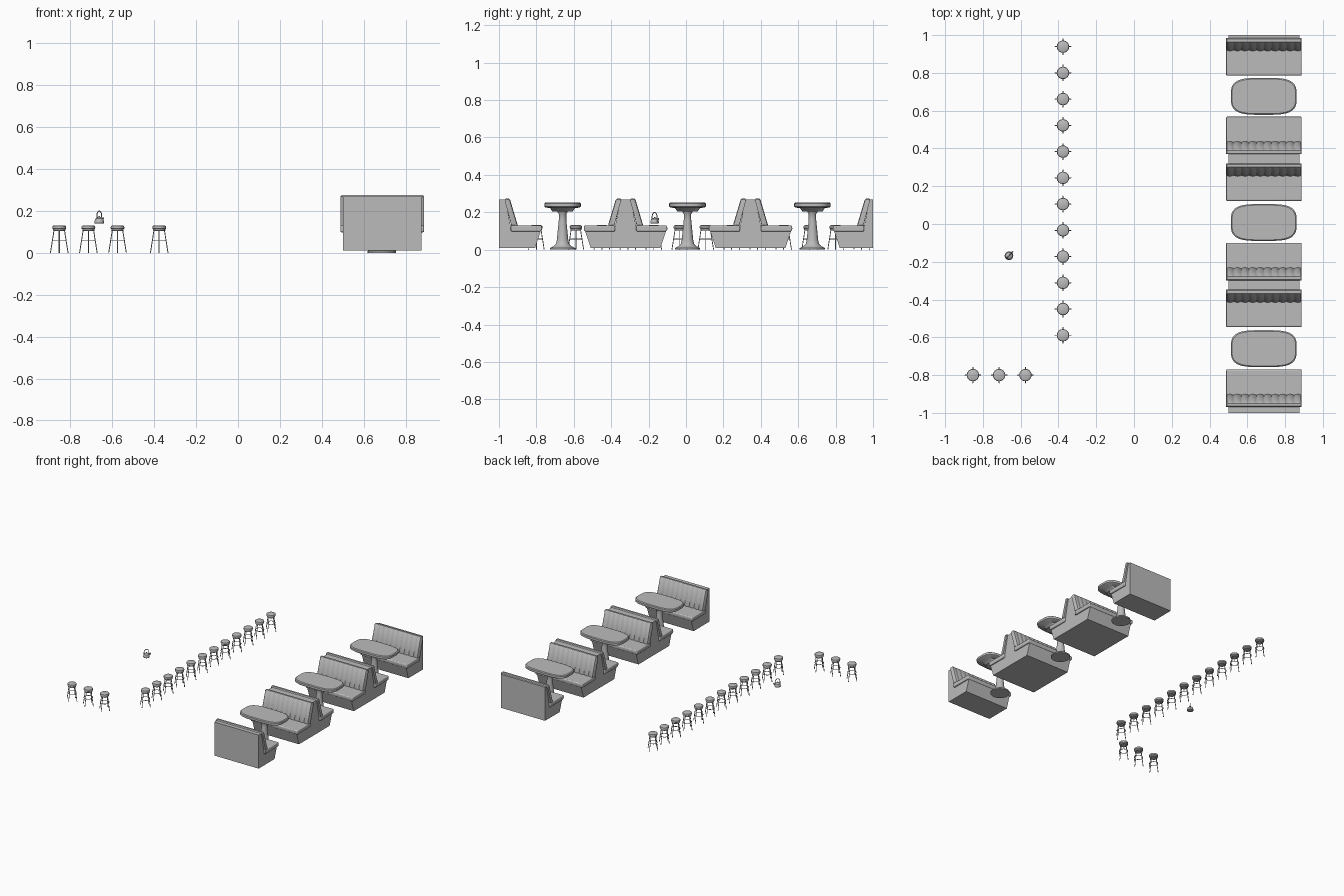
import bpy, bmesh, math
from mathutils import Vector, Matrix

cube = bpy.data.objects.get("Cube")
if cube:
    bpy.data.objects.remove(cube, do_unlink=True)

grey = bpy.data.materials.new("plain grey")
grey.use_nodes = True
grey.diffuse_color = (0.5, 0.5, 0.5, 1)
grey.node_tree.nodes["Principled BSDF"].inputs["Base Color"].default_value = (0.5, 0.5, 0.5, 1)

BOOTH_X = 0.688


def finish(name, bm, bevel=0, smooth=True):
    bmesh.ops.recalc_face_normals(bm, faces=bm.faces)
    mesh = bpy.data.meshes.new(name)
    bm.to_mesh(mesh)
    bm.free()
    mesh.materials.append(grey)
    ob = bpy.data.objects.new(name, mesh)
    bpy.context.collection.objects.link(ob)
    if bevel:
        mod = ob.modifiers.new("Rounded edges", 'BEVEL')
        mod.width, mod.segments = bevel, 3
    if smooth:
        bpy.ops.object.select_all(action='DESELECT')
        ob.select_set(True)
        bpy.context.view_layer.objects.active = ob
        bpy.ops.object.shade_smooth_by_angle(angle=math.radians(35))
    return ob


def loft(bm, rings):
    """Skin a list of point rings and cap both ends."""
    loops = [[bm.verts.new(p) for p in ring] for ring in rings]
    for a, b in zip(loops, loops[1:]):
        for i in range(len(a)):
            j = (i + 1) % len(a)
            bm.faces.new((a[i], a[j], b[j], b[i]))
    bm.faces.new(loops[0])
    bm.faces.new(loops[-1])


def lathe(bm, profile, sides):
    """Turn (radius, height) pairs around the z axis."""
    angles = [2 * math.pi * i / sides for i in range(sides)]
    loft(bm, [[(r * math.cos(a), r * math.sin(a), z) for a in angles] for r, z in profile])


def tube(bm, path, radius, sides=6, closed=False):
    """Sweep a small round section along a path."""
    path = [Vector(p) for p in path]
    n, rings = len(path), []
    for i, p in enumerate(path):
        if closed:
            t = path[(i + 1) % n] - path[i - 1]
        else:
            t = path[min(i + 1, n - 1)] - path[max(i - 1, 0)]
        turn = t.to_track_quat('Z', 'Y')
        rings.append([p + turn @ Vector((radius * math.cos(a), radius * math.sin(a), 0))
                      for a in (2 * math.pi * k / sides for k in range(sides))])
    if closed:
        rings.append(rings[0])
    loft(bm, rings)


def extrude_x(bm, profile, half):
    loft(bm, [[(BOOTH_X + s * half, y, z) for y, z in profile] for s in (-1, 1)])


# Booth base and back wall: half profile going from the seat front up to the wall top
def half_base():
    return [(0.16, 0.01), (0.19, 0.10), (0.035, 0.10), (0.0, 0.268)]


def cushions(name, y0, d):
    # Seat pad
    bm = bmesh.new()
    extrude_x(bm, [(y0 + d * v, z) for v, z in
                   ((0.03, 0.098), (0.193, 0.098), (0.197, 0.112), (0.195, 0.13), (0.03, 0.13))], 0.2)
    finish(name + "_seat_pad", bm, 0.006)
    # Fluted, leaning back pad
    bm = bmesh.new()
    rings, steps, flutes = [], 80, 10
    for i in range(steps + 1):
        t = i / steps
        x = BOOTH_X + 0.2 * (2 * t - 1)
        bulge = 0.005 * (abs(math.sin(math.pi * flutes * t)) - 0.6)
        edge = 0.006 if i in (0, steps) else 0
        section = [(0.034, 0.125 + edge), (0.062 + bulge - edge, 0.125 + edge),
                   (0.064 + bulge - edge, 0.135 + edge), (0.025 + bulge - edge, 0.266 - edge),
                   (0.018, 0.275 - edge), (0.003, 0.275 - edge), (-0.002, 0.268 - edge)]
        rings.append([(x, y0 + d * v, z) for v, z in section])
    loft(bm, rings)
    finish(name + "_back_pad", bm)


def booth(name, benches, back=None):
    profile = []
    for y0, d in benches:
        pts = [(y0 + d * v, z) for v, z in half_base()]
        profile += pts if not profile else pts[::-1]
    if back is not None:
        profile += [(back, 0.268), (back, 0.01)]
    bm = bmesh.new()
    extrude_x(bm, profile, 0.188)
    finish(name + "_base", bm, smooth=False)
    for i, (y0, d) in enumerate(benches):
        cushions(f"{name}_{i + 1}", y0, d)


booth("front_booth", [(-0.967, 1)], -1.0)
booth("rear_booth", [(0.982, -1)], 1.0)
for label, c in (("front_double_booth", -0.323), ("rear_double_booth", 0.345)):
    booth(label, [(c + 0.0265, 1), (c - 0.0265, -1)])


# Tables: rounded top with a stepped underside, on a flared pedestal
def oval(hx, hy, z, count=32):
    ring = []
    for i in range(count):
        a = 2 * math.pi * (i + 0.5) / count
        c, s = math.cos(a), math.sin(a)
        ring.append((math.copysign(abs(c) ** 0.55, c) * hx, math.copysign(abs(s) ** 0.6, s) * hy, z))
    return ring


bm = bmesh.new()
loft(bm, [oval(0.11, 0.055, 0.205), oval(0.13, 0.066, 0.222), oval(0.168, 0.092, 0.226),
          oval(0.175, 0.098, 0.231), oval(0.175, 0.098, 0.247), oval(0.169, 0.092, 0.252)])
lathe(bm, [(0.068, 0), (0.068, 0.009), (0.05, 0.017), (0.036, 0.03), (0.031, 0.05),
           (0.026, 0.1), (0.02, 0.16), (0.02, 0.19), (0.03, 0.207)], 24)
table = finish("table_1", bm)
table.location = (BOOTH_X - 0.001, -0.66, 0)

# Stools: round pad, four splayed legs and a foot ring
bm = bmesh.new()
lathe(bm, [(0.026, 0.103), (0.029, 0.106), (0.029, 0.113), (0.032, 0.115),
           (0.033, 0.122), (0.031, 0.128), (0.025, 0.131)], 16)
for k in range(4):
    turn = Matrix.Rotation(k * math.pi / 2, 3, 'Z')
    tube(bm, [turn @ Vector(p) for p in ((0.025, 0, 0.108), (0.03, 0, 0.075), (0.042, 0, 0))], 0.0025)
tube(bm, [(0.031 * math.cos(a), 0.031 * math.sin(a), 0.057)
          for a in (2 * math.pi * i / 16 for i in range(16))], 0.002, closed=True)
stool = finish("stool_1", bm)
stool.location = (-0.376, -0.589, 0)


def copy_of(ob, name, location):
    twin = ob.copy()
    twin.name = name
    twin.location = location
    bpy.context.collection.objects.link(twin)


for i in (1, 2):
    copy_of(table, f"table_{i + 1}", (BOOTH_X - 0.001, -0.66 + 0.668 * i, 0))
for i in range(1, 12):
    copy_of(stool, f"stool_{i + 1}", (-0.376, -0.589 + 0.1389 * i, 0))
for i in range(3):
    copy_of(stool, f"side_stool_{i + 1}", (-0.853 + 0.139 * i, -0.8, 0))

# Kettle with an arched handle and a short spout
bm = bmesh.new()
lathe(bm, [(0.021, 0.14), (0.023, 0.143), (0.022, 0.153), (0.018, 0.164), (0.01, 0.169),
           (0.004, 0.171), (0.004, 0.176)], 16)
tube(bm, [(0.018 * math.cos(a), 0, 0.162 + 0.037 * math.sin(a) ** 0.6)
          for a in (math.pi * i / 12 for i in range(13))], 0.0025)
tube(bm, [(0.015, 0, 0.15), (0.024, 0, 0.157), (0.029, 0, 0.168)], 0.004)
kettle = finish("kettle", bm)
kettle.location = (-0.662, -0.168, 0)
kettle.rotation_euler.z = math.radians(48)
